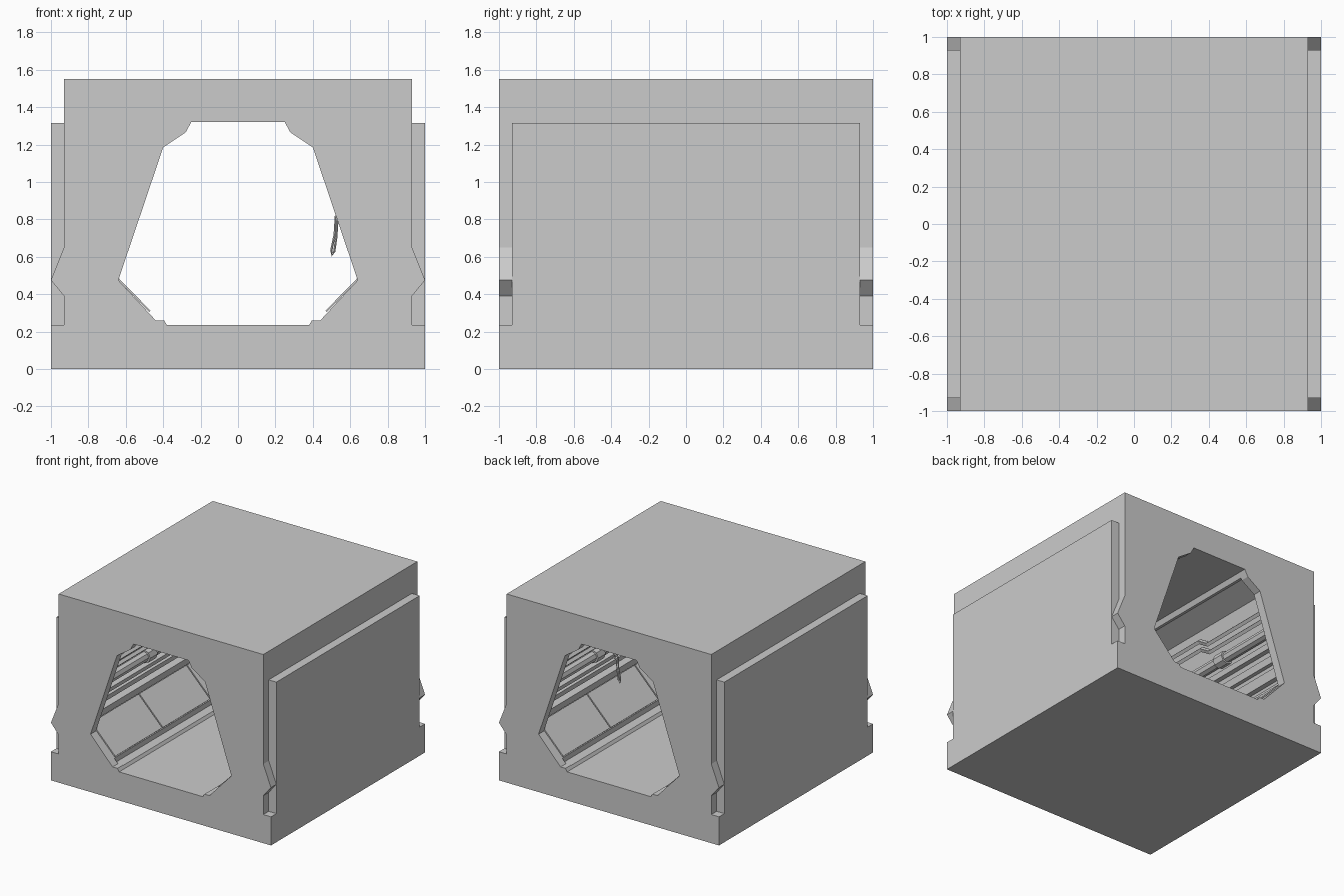
import bpy, bmesh
from mathutils import Vector

if "Cube" in bpy.data.objects:
    bpy.data.objects.remove(bpy.data.objects["Cube"])


def prism(name, loops, y0, y1):
    """Extrude closed xz outlines (later loops are holes) from y0 to y1."""
    bm = bmesh.new()
    edges = []
    for loop in loops:
        vs = [bm.verts.new((x, y0, z)) for x, z in loop]
        edges += [bm.edges.new((vs[i - 1], vs[i])) for i in range(len(vs))]
    bmesh.ops.triangle_fill(bm, edges=edges, use_beauty=True, use_dissolve=False, normal=(0, -1, 0))
    ext = bmesh.ops.extrude_face_region(bm, geom=bm.faces[:])
    verts = [g for g in ext["geom"] if isinstance(g, bmesh.types.BMVert)]
    bmesh.ops.translate(bm, verts=verts, vec=(0, y1 - y0, 0))
    bmesh.ops.recalc_face_normals(bm, faces=bm.faces[:])
    me = bpy.data.meshes.new(name)
    bm.to_mesh(me)
    bm.free()
    ob = bpy.data.objects.new(name, me)
    bpy.context.collection.objects.link(ob)
    return ob


def tube(name, pts, radius, sides_level=0):
    """Faceted tube along a polyline."""
    cu = bpy.data.curves.new(name, "CURVE")
    cu.dimensions = "3D"
    cu.bevel_depth = radius
    cu.bevel_resolution = sides_level
    cu.use_fill_caps = True
    sp = cu.splines.new("POLY")
    sp.points.add(len(pts) - 1)
    for p, co in zip(sp.points, pts):
        p.co = (*co, 1)
    sp.use_smooth = False
    ob = bpy.data.objects.new(name, cu)
    bpy.context.collection.objects.link(ob)
    return ob


def symmetric(half):
    return half + [(-x, z) for x, z in reversed(half)]


def flip(pts, s):
    return [(s * x, z) for x, z in pts]


def wall(z, off):
    """Point on the inclined upper wall, pushed outward by off."""
    return (0.64 - (z - 0.475) * 0.338 + off * 0.948, z + off * 0.32)


# Main block: outer outline with side notches, and the corridor opening
outer = symmetric([(1, 0), (1, 0.235), (0.93, 0.235), (0.93, 0.39),
                   (1, 0.475), (0.93, 0.65), (0.93, 1.55)])
opening = symmetric([(0.38, 0.235), (0.395, 0.26), (0.44, 0.26), (0.64, 0.475),
                     (0.4, 1.185), (0.28, 1.265), (0.25, 1.32)])
block = prism("corridor_block", [outer, opening], -1, 1)

# Recessed inner walls between the two end frames
pocket = [(0.2, 0.258), (0.47, 0.258), (0.475, 0.305), (0.70, 0.535), wall(0.54, 0.10),
          wall(1.19, 0.09), (0.30, 1.29), (0.26, 1.28), (0.2, 1.2)]
cutters = []
for s in (-1, 1):
    c = prism("recess_cutter", [flip(pocket, s)], -0.93, 0.93)
    c.hide_render = True
    m = block.modifiers.new("recess", "BOOLEAN")
    m.operation = "DIFFERENCE"
    m.solver = "EXACT"
    m.object = c
    cutters.append(c)
bpy.context.view_layer.update()
cut = bpy.data.meshes.new_from_object(block.evaluated_get(bpy.context.evaluated_depsgraph_get()))
block.modifiers.clear()
block.data = cut
for c in cutters:
    bpy.data.objects.remove(c)

for s in (-1, 1):
    # Outer side panel
    panel = [(0.93, 0.235), (1, 0.235), (1, 1.315), (0.93, 1.315)]
    prism("side_panel", [flip(panel, s)], -0.93, 0.93)

    # Lower wall plates with narrow seams
    plate = [(0.475, 0.305), (0.69, 0.525), (0.683, 0.532), (0.468, 0.312)]
    for i in range(3):
        y = -0.93 + i * 0.62
        prism("lower_wall_plate", [flip(plate, s)], y + 0.005, y + 0.615)

    # Horizontal rails on the upper wall
    for z0, z1, off in ((0.56, 0.63, 0.03), (0.68, 0.73, 0.045), (0.78, 0.82, 0.03)):
        rail = [wall(z0, off), wall(z0, 0.11), wall(z1, 0.11), wall(z1, off)]
        prism("wall_rail", [flip(rail, s)], -0.93, 0.93)

    # Main pipe with collars
    px, pz = wall(0.9, 0.06)
    tube("wall_pipe", [(s * px, -0.93, pz), (s * px, 0.93, pz)], 0.042, 2)
    for y in (-0.38, 0.38):
        tube("pipe_collar", [(s * px, y - 0.05, pz), (s * px, y + 0.05, pz)], 0.056, 2)

    # Pair of thin conduits that step around the middle
    for z in (1.0, 1.06):
        path = []
        for y, dz in ((-0.93, 0), (-0.28, 0), (-0.2, 0.05), (0.2, 0.05), (0.28, 0), (0.93, 0)):
            x, zz = wall(z + dz, 0.055)
            path.append((s * x, y, zz))
        tube("thin_conduit", path, 0.02, 0)

# Loose cable loop hanging from the right wall
tube("hanging_cable", [(0.56, 0.14, 0.83), (0.522, 0.14, 0.815), (0.517, 0.14, 0.72),
                       (0.499, 0.14, 0.635), (0.502, 0.14, 0.608), (0.515, 0.14, 0.63),
                       (0.525, 0.14, 0.70), (0.532, 0.14, 0.79), (0.575, 0.14, 0.81)], 0.007, 1)
